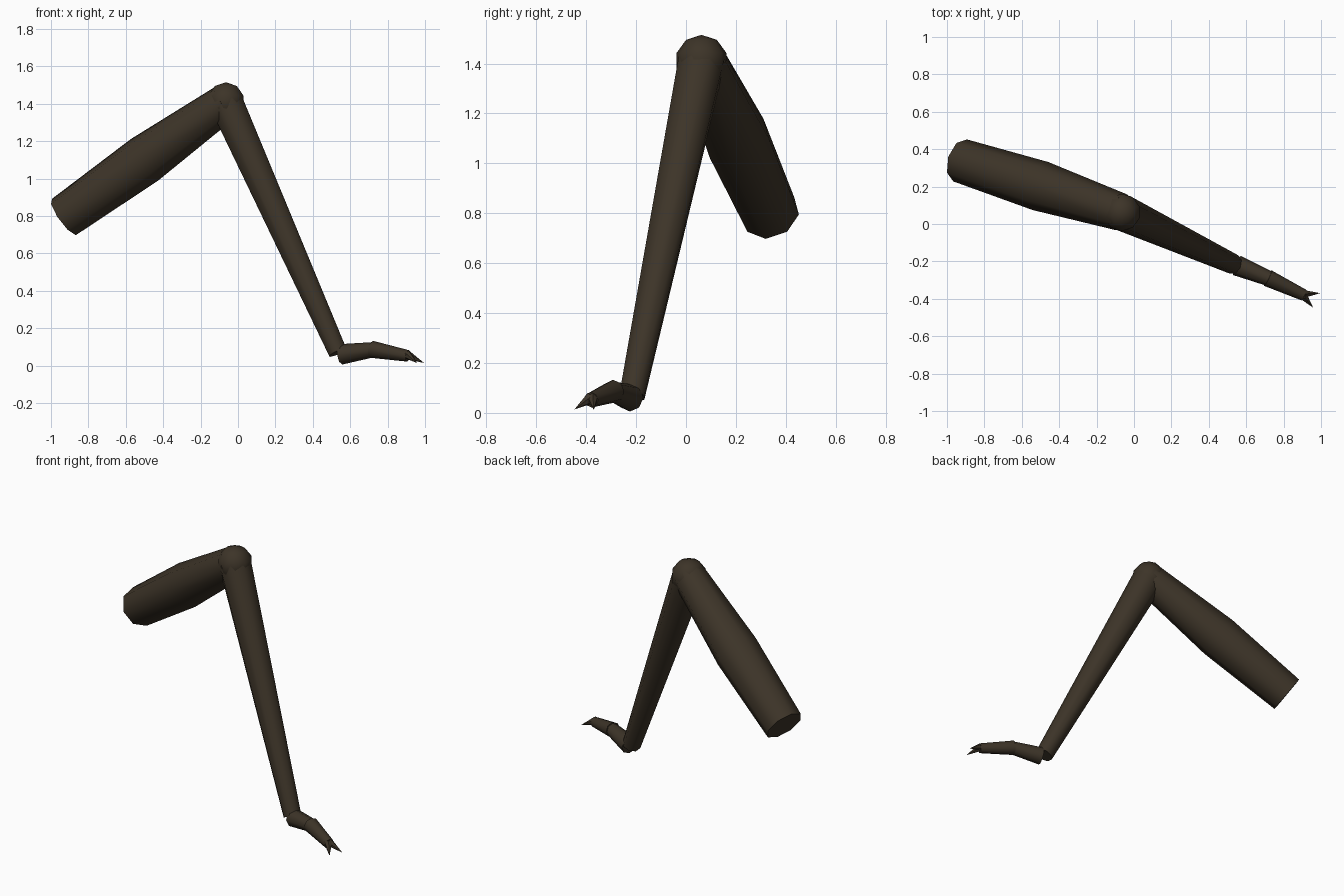
import bpy, bmesh, math
from mathutils import Vector

if "Cube" in bpy.data.objects:
    bpy.data.objects.remove(bpy.data.objects["Cube"])

# Single dark brown material
COLOUR = (0.046, 0.034, 0.021, 1)
brown = bpy.data.materials.new("dark brown")
brown.use_nodes = True
brown.diffuse_color = COLOUR
bsdf = brown.node_tree.nodes["Principled BSDF"]
bsdf.inputs["Base Color"].default_value = COLOUR
bsdf.inputs["Roughness"].default_value = 0.8


def finish(name, bm):
    bmesh.ops.recalc_face_normals(bm, faces=bm.faces)
    mesh = bpy.data.meshes.new(name)
    bm.to_mesh(mesh)
    bm.free()
    mesh.materials.append(brown)
    obj = bpy.data.objects.new(name, mesh)
    bpy.context.collection.objects.link(obj)
    bpy.ops.object.select_all(action="DESELECT")
    obj.select_set(True)
    bpy.context.view_layer.objects.active = obj
    bpy.ops.object.shade_smooth_by_angle(angle=math.radians(50))
    return obj


def limb(name, stations, sides=8):
    """Closed tube through (point, radius) stations; square to its overall axis."""
    bm = bmesh.new()
    axis = (Vector(stations[-1][0]) - Vector(stations[0][0])).normalized()
    side = axis.cross(Vector((0, 0, 1))).normalized()
    up = side.cross(axis)
    rings = []
    for point, radius in stations:
        ring = []
        for i in range(sides):
            a = math.tau * i / sides
            ring.append(bm.verts.new(
                Vector(point) + radius * (up * math.cos(a) + side * math.sin(a))))
        rings.append(ring)
    for lower, upper in zip(rings, rings[1:]):
        for i in range(sides):
            j = (i + 1) % sides
            bm.faces.new((lower[i], lower[j], upper[j], upper[i]))
    bm.faces.new(rings[0])
    bm.faces.new(rings[-1])
    bmesh.ops.remove_doubles(bm, verts=bm.verts, dist=0.0005)
    return finish(name, bm)


KNEE = Vector((-0.065, 0.062, 1.41))

# Thigh, swollen in the middle
limb("thigh", [((-0.93, 0.34, 0.795), 0.118),
               ((-0.5, 0.203, 1.1), 0.135),
               (KNEE, 0.1)])

# Knee ball
bm = bmesh.new()
bmesh.ops.create_uvsphere(bm, u_segments=10, v_segments=5, radius=0.105)
bmesh.ops.translate(bm, verts=bm.verts, vec=KNEE)
finish("knee", bm)

# Long tapering shin
limb("shin", [(KNEE, 0.098), ((0.534, -0.216, 0.07), 0.054)])

# Two-part foot
limb("foot_rear", [((0.55, -0.222, 0.06), 0.055), ((0.73, -0.295, 0.086), 0.04)])
limb("foot_front", [((0.715, -0.289, 0.087), 0.046), ((0.908, -0.38, 0.052), 0.031)])

# Pair of pointed claws
for name, base, tip in (
        ("left_claw", (0.905, -0.374, 0.058), (0.995, -0.37, 0.014)),
        ("right_claw", (0.905, -0.385, 0.058), (0.958, -0.447, 0.014))):
    limb(name, [(base, 0.024), (tip, 0.0002)], sides=6)
